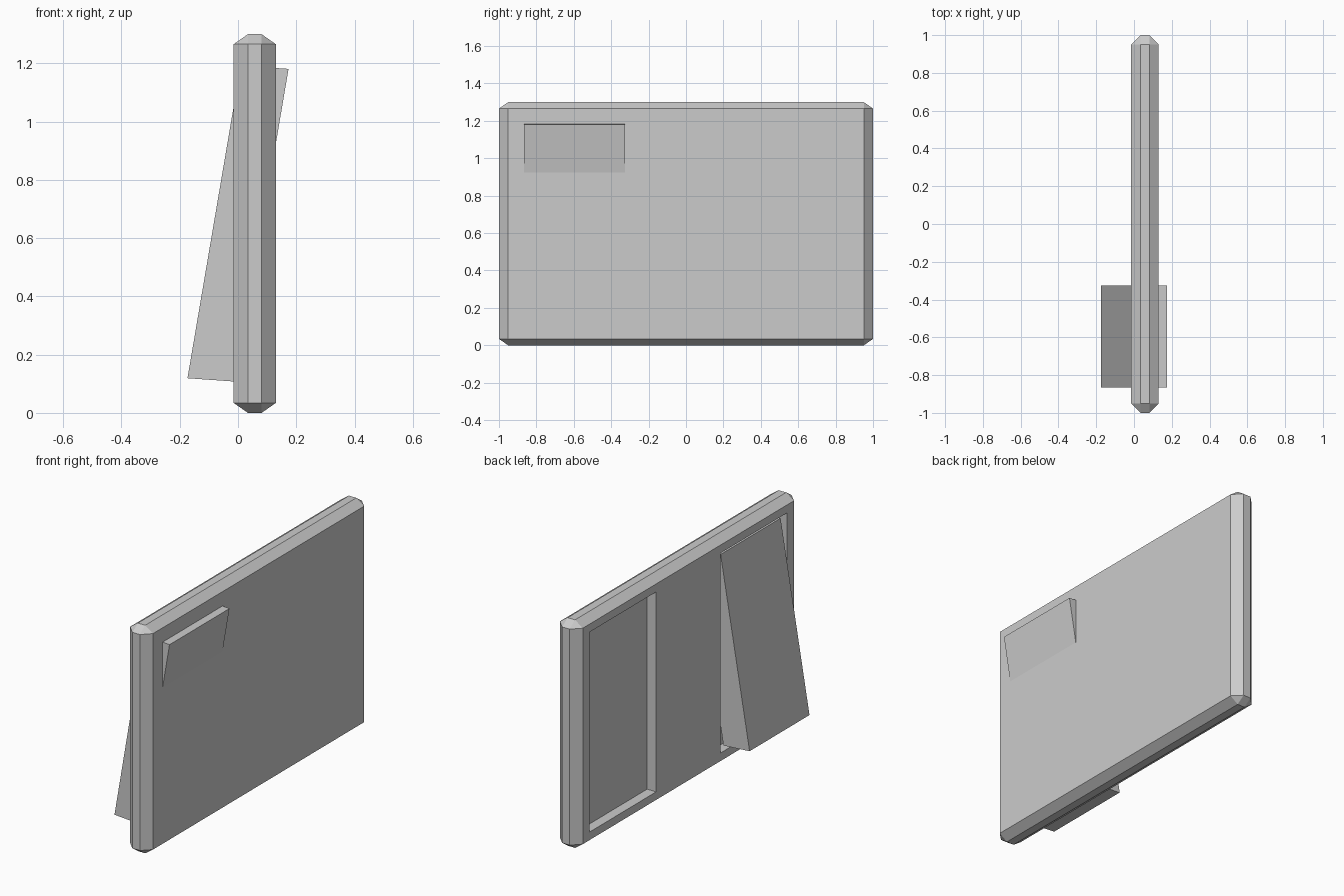
import bpy, bmesh
from mathutils import Matrix, Vector

if "Cube" in bpy.data.objects:
    bpy.data.objects.remove(bpy.data.objects["Cube"])


def mesh_object(name, bm):
    bmesh.ops.recalc_face_normals(bm, faces=bm.faces)
    me = bpy.data.meshes.new(name)
    bm.to_mesh(me)
    bm.free()
    ob = bpy.data.objects.new(name, me)
    bpy.context.collection.objects.link(ob)
    return ob


def box(lo, hi):
    bm = bmesh.new()
    bmesh.ops.create_cube(bm, size=1)
    lo, hi = Vector(lo), Vector(hi)
    bmesh.ops.scale(bm, vec=hi - lo, verts=bm.verts)
    bmesh.ops.translate(bm, vec=(lo + hi) / 2, verts=bm.verts)
    return bm


# Chamfered wall plate; the chamfer is flattened in z
squash = 0.7
bm = box((-0.015, -1, 0), (0.13, 1, 1.3 / squash))
bmesh.ops.bevel(bm, geom=bm.edges[:], offset=0.049, offset_type='OFFSET',
                segments=1, affect='EDGES')
bmesh.ops.scale(bm, vec=(1, 1, squash), verts=bm.verts)
plate = mesh_object("wall_plate", bm)

# Two shallow rectangular recesses in the rear face
for side in (-1, 1):
    y0, y1 = sorted((side * 0.29, side * 0.89))
    cutter = mesh_object("recess_cutter", box((-0.2, y0, 0.08), (0.042, y1, 1.22)))
    cutter.hide_render = True
    cutter.hide_set(True)
    mod = plate.modifiers.new("recess", 'BOOLEAN')
    mod.operation = 'DIFFERENCE'
    mod.solver = 'EXACT'
    mod.object = cutter

# Tilted rocker paddle, skewed so its ends slope less than its faces
thick, length = 0.1645, 1.0735
bm = box((-thick / 2, -0.865, -length / 2), (thick / 2, -0.325, length / 2))
skew = Matrix(((1, 0, 0.17, 0),
               (0, 1, 0, 0),
               (-0.07, 0, 1, 0.65),
               (0, 0, 0, 1)))
bmesh.ops.transform(bm, matrix=skew, verts=bm.verts)
mesh_object("rocker_paddle", bm)
